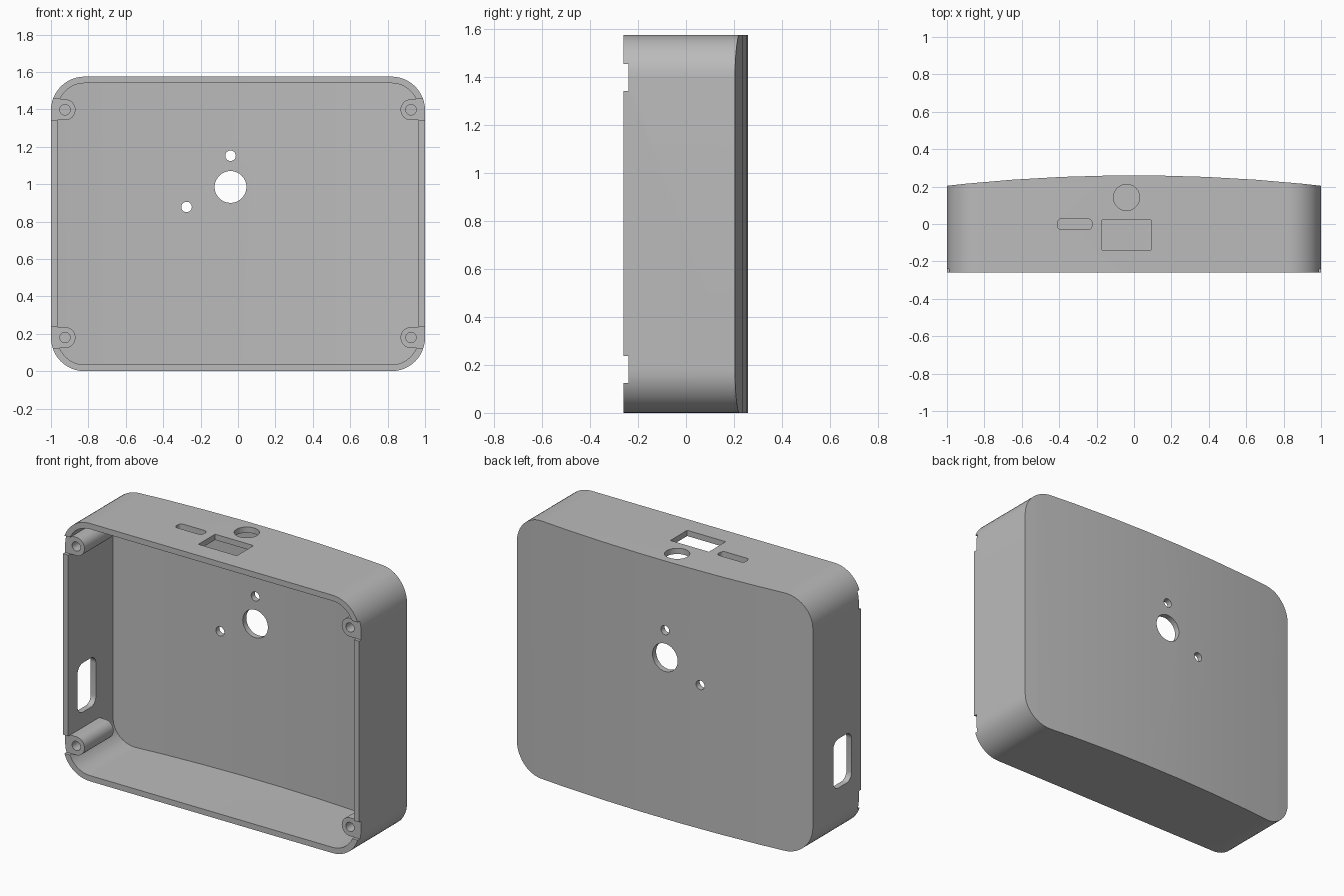
import bpy, bmesh
from math import sin, cos, pi, sqrt

cube = bpy.data.objects.get("Cube")
if cube:
    bpy.data.objects.remove(cube, do_unlink=True)

GREY = (0.5, 0.5, 0.5, 1)
mat = bpy.data.materials.new("grey plastic")
mat.use_nodes = True
mat.diffuse_color = GREY
mat.node_tree.nodes["Principled BSDF"].inputs["Base Color"].default_value = GREY

HEIGHT, FRONT, WALL, RADIUS = 1.575, -0.26, 0.035, 0.18
PLACE = {"X": lambda u, v, w: (w, u, v),
         "Y": lambda u, v, w: (u, w, v),
         "Z": lambda u, v, w: (u, v, w)}


def rounded(u0, u1, v0, v1, r, steps=12):
    """Rounded rectangle outline."""
    corners = ((u1 - r, v1 - r), (u0 + r, v1 - r), (u0 + r, v0 + r), (u1 - r, v0 + r))
    return [(cu + r * cos((q + i / steps) * pi / 2), cv + r * sin((q + i / steps) * pi / 2))
            for q, (cu, cv) in enumerate(corners) for i in range(steps + 1)]


def circle(u, v, r, steps=48):
    return [(u + r * cos(2 * pi * i / steps), v + r * sin(2 * pi * i / steps))
            for i in range(steps)]


def prism(name, outline, axis, lo, hi):
    """Extrude an outline along an axis."""
    bm = bmesh.new()
    face = bm.faces.new([bm.verts.new(PLACE[axis](u, v, lo)) for u, v in outline])
    top = bmesh.ops.extrude_face_region(bm, geom=[face])["geom"]
    bmesh.ops.translate(bm, vec=PLACE[axis](0, 0, hi - lo),
                        verts=[g for g in top if isinstance(g, bmesh.types.BMVert)])
    bmesh.ops.recalc_face_normals(bm, faces=bm.faces)
    mesh = bpy.data.meshes.new(name)
    bm.to_mesh(mesh)
    bm.free()
    mesh.materials.append(mat)
    obj = bpy.data.objects.new(name, mesh)
    bpy.context.collection.objects.link(obj)
    return obj


def combine(target, tool, operation):
    """Apply a boolean and discard the tool."""
    tool.hide_render = True
    mod = target.modifiers.new("cut", "BOOLEAN")
    mod.operation, mod.object, mod.solver = operation, tool, "EXACT"
    bpy.context.view_layer.objects.active = target
    bpy.ops.object.modifier_apply(modifier=mod.name)
    bpy.data.objects.remove(tool, do_unlink=True)


def bowed_block(name, inset, front):
    """Rounded block with a gently bowed back."""
    arc_radius = 9.1
    block = prism(name, rounded(-1 + inset, 1 - inset, inset, HEIGHT - inset, RADIUS - inset),
                  "Y", front, 0.5)
    xs = [-1.17 + 0.26 * i for i in range(10)]
    bow = [(x, 0.26 - inset - arc_radius + sqrt(arc_radius ** 2 - x * x)) for x in xs]
    bow += [(1.17, front - 0.1), (-1.17, front - 0.1)]
    combine(block, prism("bow", bow, "Z", -0.2, HEIGHT + 0.2), "INTERSECT")
    return block


# Hollow shell, open at the front
case = bowed_block("case_shell", 0, FRONT)
combine(case, bowed_block("cavity", WALL, FRONT - 0.1), "DIFFERENCE")

# Recessed corner screw bosses joined to the side walls
BOSS_FRONT, BOSS_R = -0.24, 0.056
for side in (-1, 1):
    for z in (0.18, HEIGHT - 0.177):
        x = side * 0.925
        notch = rounded(min(x, side * 1.1), max(x, side * 1.1),
                        z - BOSS_R, z + BOSS_R, 0.001, 1)
        combine(case, prism("notch", notch, "Y", FRONT - 0.1, BOSS_FRONT), "DIFFERENCE")
        start, end = sorted((side * (0.925 - BOSS_R), side * 0.982))
        # Half-round towards the inside, square against the wall
        arc = [(x - side * BOSS_R * cos(a), z + BOSS_R * sin(a))
               for a in (-pi / 2 + pi * i / 24 for i in range(25))]
        arc += [(side * 0.982, z + BOSS_R), (side * 0.982, z - BOSS_R)]
        combine(case, prism("boss", arc, "Y", BOSS_FRONT, 0.04), "UNION")
        combine(case, prism("screw_hole", circle(x, z, 0.028, 32), "Y", -0.4, -0.02),
                "DIFFERENCE")

# Round openings in the back
for x, z, r in ((-0.04, 0.985, 0.085), (-0.04, 1.152, 0.028), (-0.275, 0.878, 0.028)):
    combine(case, prism("back_hole", circle(x, z, r), "Y", 0.1, 0.4), "DIFFERENCE")

# Openings in the top wall
for outline in (circle(-0.04, 0.142, 0.07),
                [(-0.17, -0.14), (0.09, -0.14), (0.09, 0.022), (-0.17, 0.022)],
                rounded(-0.41, -0.225, -0.03, 0.028, 0.022, 6)):
    combine(case, prism("top_hole", outline, "Z", HEIGHT - 0.1, HEIGHT + 0.1), "DIFFERENCE")

# Rounded slot in one side wall
combine(case, prism("side_slot", rounded(-0.17, 0.007, 0.33, 0.63, 0.05, 8),
                    "X", -1.1, -0.9), "DIFFERENCE")

bpy.ops.object.select_all(action="DESELECT")
case.select_set(True)
bpy.context.view_layer.objects.active = case
bpy.ops.object.shade_smooth_by_angle(angle=pi / 6)
